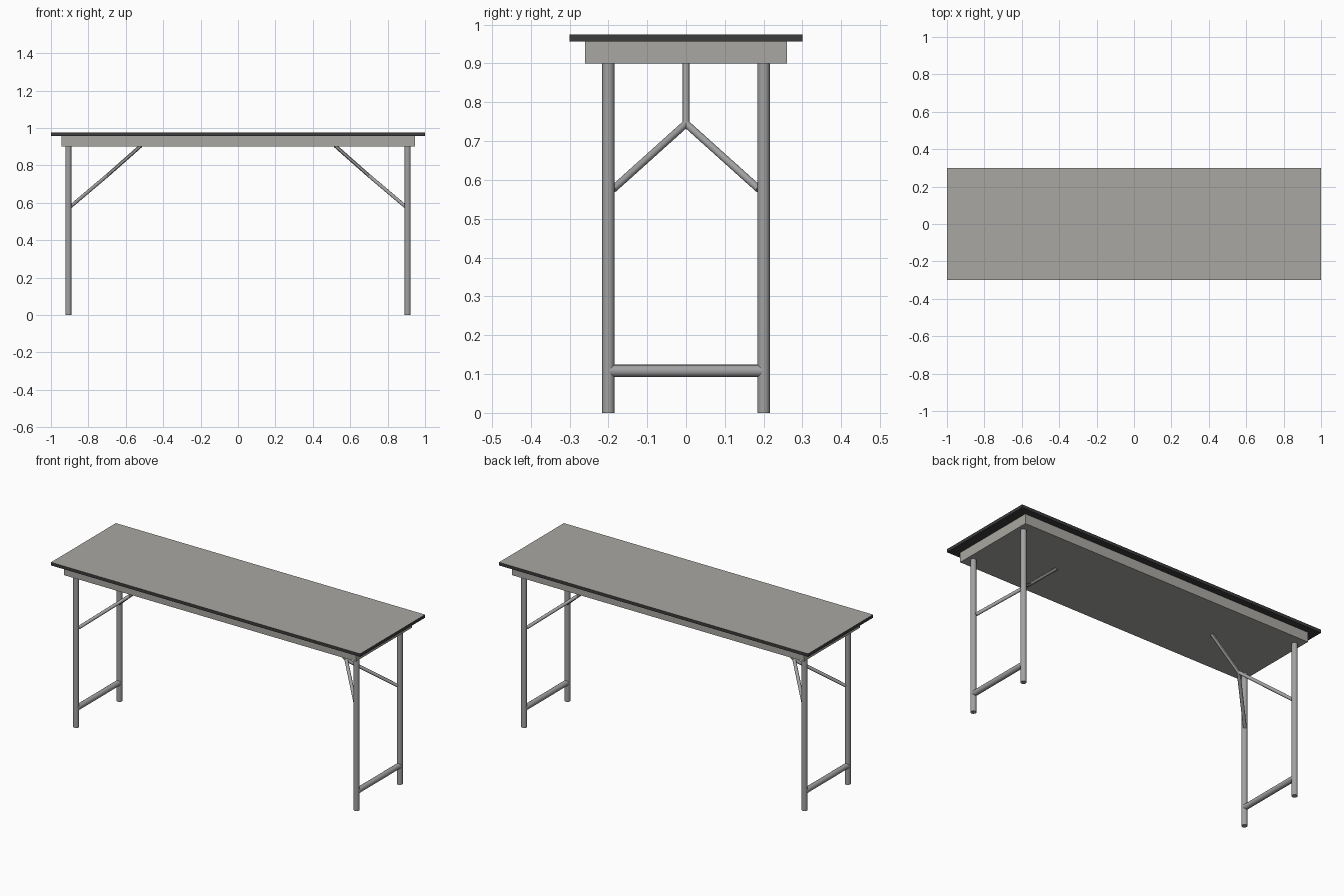
import bpy
from mathutils import Vector

if "Cube" in bpy.data.objects:
    bpy.data.objects.remove(bpy.data.objects["Cube"])


def material(name, color):
    m = bpy.data.materials.new(name)
    m.diffuse_color = (*color, 1)
    m.use_nodes = True
    m.node_tree.nodes["Principled BSDF"].inputs["Base Color"].default_value = m.diffuse_color
    return m


grey = material("warm_grey", (0.40, 0.39, 0.36))
dark = material("dark_edge", (0.045, 0.045, 0.045))
metal = material("metal_grey", (0.36, 0.36, 0.36))


def box(name, size, z0, z1, mat):
    bpy.ops.mesh.primitive_cube_add(size=1, location=(0, 0, (z0 + z1) / 2))
    o = bpy.context.object
    o.name = name
    o.scale = (size[0], size[1], z1 - z0)
    bpy.ops.object.transform_apply(location=False, rotation=False, scale=True)
    o.data.materials.append(mat)
    return o


def tube(name, a, b, radius, sides=16):
    a, b = Vector(a), Vector(b)
    d = b - a
    bpy.ops.mesh.primitive_cylinder_add(vertices=sides, radius=radius,
                                        depth=d.length, location=(a + b) / 2)
    o = bpy.context.object
    o.name = name
    o.rotation_euler = d.to_track_quat('Z', 'Y').to_euler()
    bpy.ops.object.shade_smooth_by_angle()
    o.data.materials.append(metal)
    return o


# Tabletop: dark edge band with a grey upper surface
top = box("tabletop", (2.0, 0.6), 0.957, 0.975, dark)
top.data.materials.append(grey)
for f in top.data.polygons:
    if f.normal.z > 0.9:
        f.material_index = 1

# Solid apron under the top
box("apron", (1.89, 0.52), 0.90, 0.957, grey)

# Folding leg frames, one at each end
for sx, end in ((-1, "left"), (1, "right")):
    joint = (sx * 0.70, 0, 0.745)
    for sy, side in ((-1, "front"), (1, "back")):
        x, y = sx * 0.907, sy * 0.2
        tube(f"{end}_{side}_leg", (x, y, 0), (x, y, 0.902), 0.016)
        # Forked brace arm from the leg to the centre joint
        tube(f"{end}_{side}_brace_arm", (sx * 0.90, sy * 0.188, 0.576), joint, 0.0095, 12)
    # Lower cross bar
    tube(f"{end}_cross_bar", (sx * 0.907, -0.2, 0.108), (sx * 0.907, 0.2, 0.108), 0.016)
    # Centre strut up to the apron underside
    tube(f"{end}_brace_strut", joint, (sx * 0.518, 0, 0.906), 0.0095, 12)
